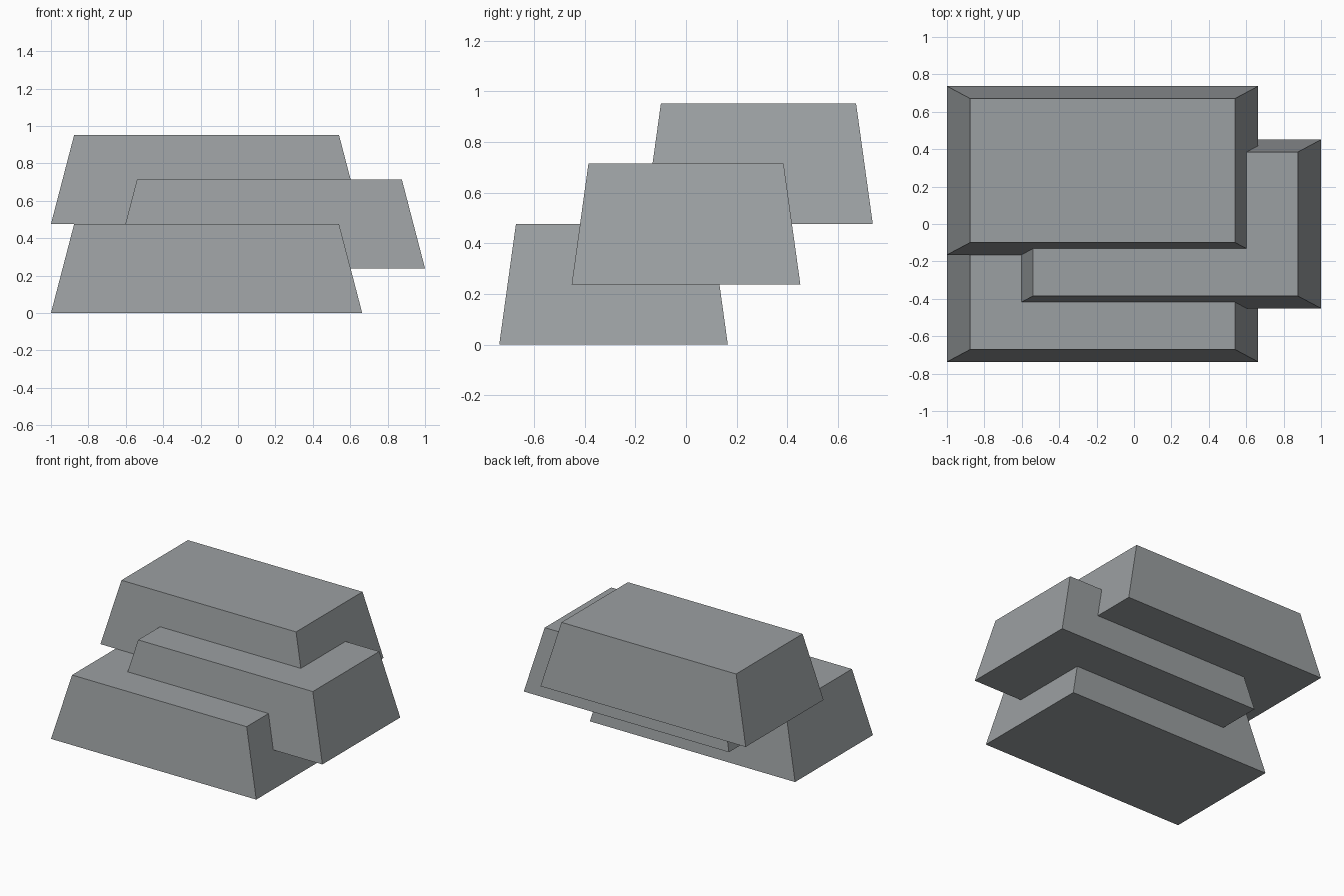
import bpy
import bmesh

cube = bpy.data.objects.get("Cube")
if cube:
    bpy.data.objects.remove(cube, do_unlink=True)

# Plain grey metal
COLOUR = (0.33, 0.35, 0.36, 1.0)
metal = bpy.data.materials.new("grey_metal")
metal.use_nodes = True
metal.diffuse_color = COLOUR
metal.node_tree.nodes["Principled BSDF"].inputs["Base Color"].default_value = COLOUR

LENGTH, WIDTH, HEIGHT = 1.664, 0.902, 0.476
TOP_LENGTH, TOP_WIDTH = 1.416, 0.77


def ingot(name, x, y, z):
    """Bar with a flat base at z, tapering evenly to a smaller top."""
    bm = bmesh.new()
    bmesh.ops.create_cube(bm, size=1.0)
    for v in bm.verts:
        top = v.co.z > 0
        v.co.x *= TOP_LENGTH if top else LENGTH
        v.co.y *= TOP_WIDTH if top else WIDTH
        v.co.z = HEIGHT if top else 0.0
    mesh = bpy.data.meshes.new(name)
    bm.to_mesh(mesh)
    bm.free()
    mesh.materials.append(metal)
    obj = bpy.data.objects.new(name, mesh)
    obj.location = (x, y, z)
    bpy.context.collection.objects.link(obj)


# Staggered stack of three overlapping bars
ingot("lower_ingot", -0.168, -0.286, 0.0)
ingot("middle_ingot", 0.168, 0.0, HEIGHT / 2)
ingot("upper_ingot", -0.168, 0.286, HEIGHT)
